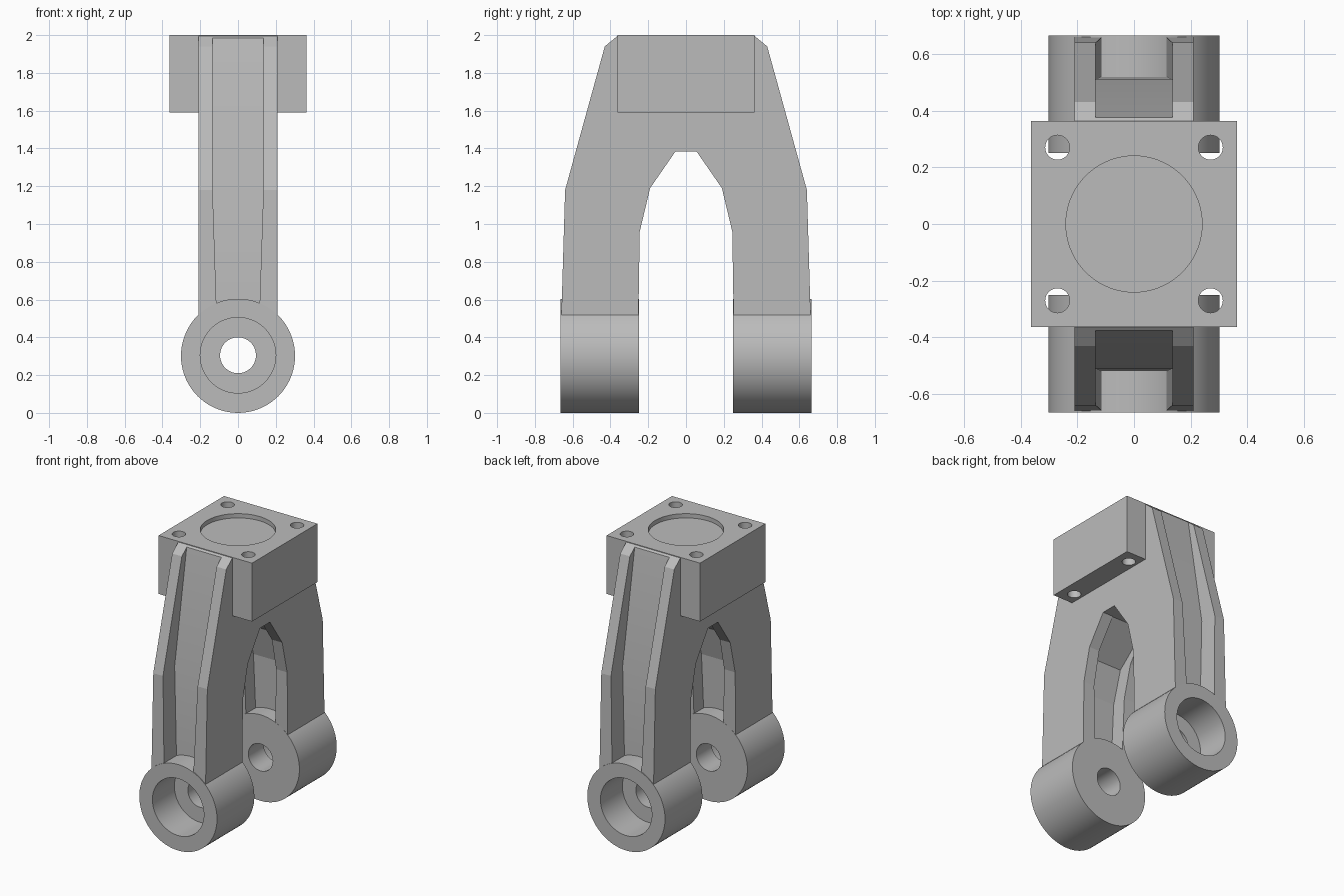
import bpy, bmesh
from mathutils import Matrix
from math import radians

cube = bpy.data.objects.get("Cube")
if cube:
    bpy.data.objects.remove(cube, do_unlink=True)

metal = bpy.data.materials.new("light grey metal")
metal.use_nodes = True
grey = (0.5, 0.5, 0.5, 1)
metal.diffuse_color = grey
metal.node_tree.nodes["Principled BSDF"].inputs["Base Color"].default_value = grey


def finish(name, bm):
    bmesh.ops.recalc_face_normals(bm, faces=bm.faces)
    mesh = bpy.data.meshes.new(name)
    bm.to_mesh(mesh)
    bm.free()
    mesh.materials.append(metal)
    obj = bpy.data.objects.new(name, mesh)
    bpy.context.collection.objects.link(obj)
    return obj


def loft(name, rings):
    """Closed solid through rings of equal point count."""
    bm = bmesh.new()
    loops = [[bm.verts.new(p) for p in ring] for ring in rings]
    n = len(loops[0])
    for a, b in zip(loops, loops[1:]):
        for i in range(n):
            j = (i + 1) % n
            bm.faces.new((a[i], a[j], b[j], b[i]))
    bm.faces.new(loops[0])
    bm.faces.new(loops[-1])
    return finish(name, bm)


def cylinder(name, radius, start, end, x=0, y=0, z=0, axis="Z"):
    bm = bmesh.new()
    bmesh.ops.create_cone(bm, cap_ends=True, segments=72, radius1=radius,
                          radius2=radius, depth=abs(end - start))
    move = Matrix.Translation((0, 0, (start + end) / 2))
    turn = Matrix.Rotation(radians(-90), 4, "X") if axis == "Y" else Matrix()
    bm.transform(Matrix.Translation((x, y, z)) @ turn @ move)
    return finish(name, bm)


def box(name, half, z0, z1):
    return loft(name, [[(x * half, y * half, z) for x, y in
                        ((-1, -1), (1, -1), (1, 1), (-1, 1))] for z in (z0, z1)])


def cut(obj, cutters):
    for c in cutters:
        mod = obj.modifiers.new("cut", "BOOLEAN")
        mod.operation = "DIFFERENCE"
        mod.solver = "EXACT"
        mod.object = c
    bpy.context.view_layer.update()
    result = bpy.data.meshes.new_from_object(
        obj.evaluated_get(bpy.context.evaluated_depsgraph_get()))
    obj.modifiers.clear()
    obj.data = result
    for c in cutters:
        bpy.data.objects.remove(c, do_unlink=True)


def groove(stations, side, open_y):
    """Tapered channel; each station is height, floor y, half width."""
    return loft("groove_cutter", [[(-w, side * f, z), (w, side * f, z),
                                   (w, side * open_y, z), (-w, side * open_y, z)]
                                  for z, f, w in stations])


# Forked body: half outline in y and z, mirrored and extruded across x
half = [(0.30, 1.9), (0.36, 1.998), (0.43, 1.94), (0.64, 1.18), (0.66, 0.51),
        (0.252, 0.51), (0.245, 0.96), (0.19, 1.19), (0.055, 1.385)]
outline = half + [(-y, z) for y, z in reversed(half)]
fork = loft("forked_body", [[(x, y, z) for y, z in outline] for x in (-0.21, 0.21)])

# Lightening channels on the outer and inner faces of both legs
outer = [(2.05, 0.365, 0.135), (1.2, 0.51, 0.135), (0.5, 0.52, 0.112)]
inner = [(1.385, 0.06, 0.13), (1.19, 0.29, 0.13), (0.96, 0.35, 0.125), (0.5, 0.36, 0.112)]
cut(fork, [groove(s, side, y) for side in (-1, 1)
           for s, y in ((outer, 0.8), (inner, -0.02))])

# Mounting block with a shallow round seat and four bolt holes
block = box("mounting_block", 0.363, 1.59, 2.0)
cut(block, [cylinder("seat_cutter", 0.24, 1.97, 2.1)] +
    [cylinder("bolt_cutter", 0.043, 1.5, 2.1, x, y)
     for x in (-0.27, 0.27) for y in (-0.27, 0.27)])

# Bearing eyes: counterbored from outside with a smaller through hole
eyes = []
for name, side in (("front_eye", -1), ("back_eye", 1)):
    eye = cylinder(name, 0.302, side * 0.25, side * 0.664, z=0.302, axis="Y")
    cut(eye, [cylinder("bore_cutter", 0.2, side * 0.42, side * 0.8, z=0.305, axis="Y"),
              cylinder("hole_cutter", 0.095, side * 0.1, side * 0.6, z=0.305, axis="Y")])
    eyes.append(eye)

# Smooth round walls, crisp edges
for obj in [fork, block] + eyes:
    bpy.ops.object.select_all(action="DESELECT")
    obj.select_set(True)
    bpy.context.view_layer.objects.active = obj
    bpy.ops.object.shade_smooth_by_angle(angle=radians(20 if obj in eyes else 12))
